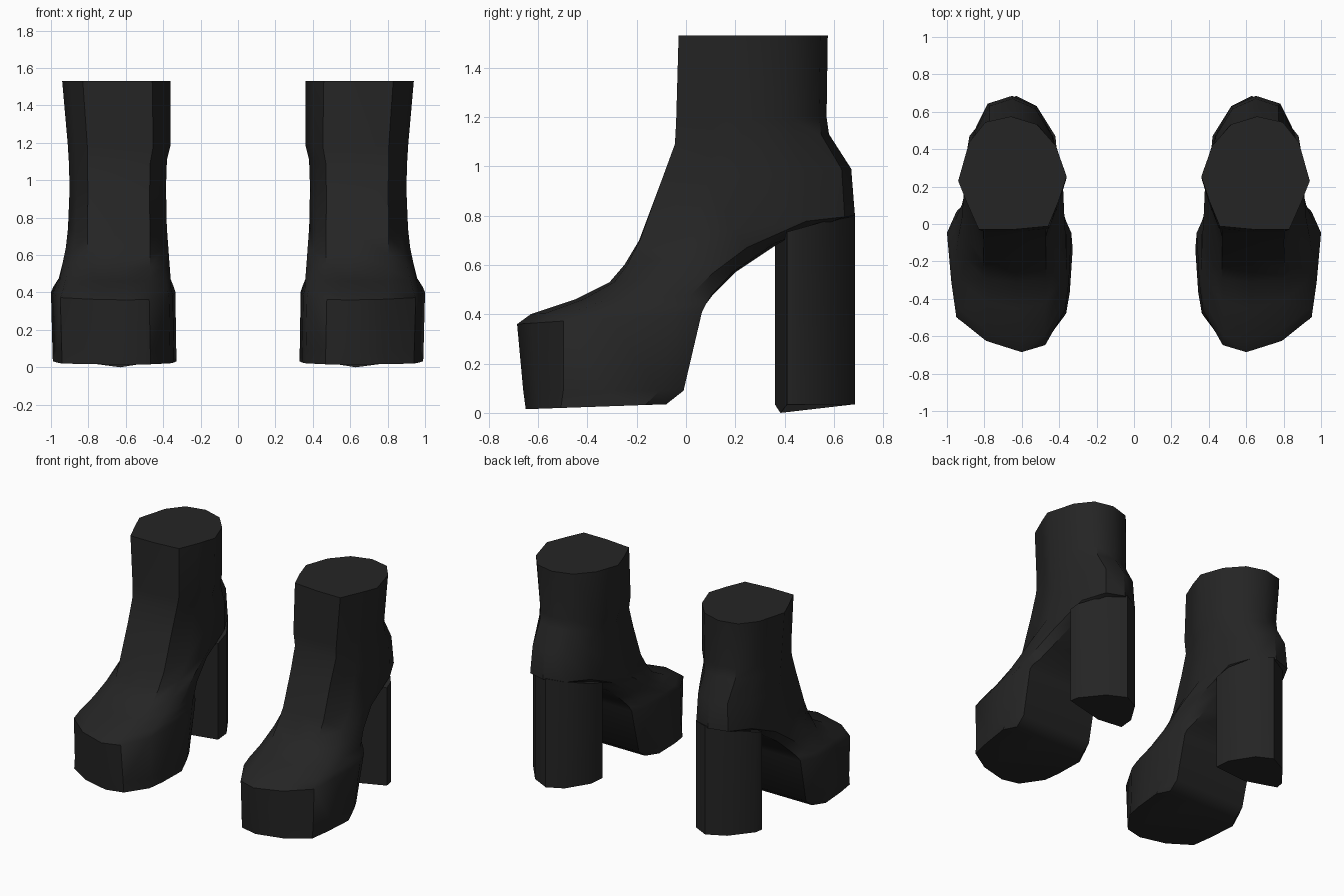
import bpy, bmesh, math

cube = bpy.data.objects.get("Cube")
if cube:
    bpy.data.objects.remove(cube)

black = bpy.data.materials.new("black_leather")
black.use_nodes = True
black.diffuse_color = (0.018, 0.018, 0.018, 1)
black.node_tree.nodes["Principled BSDF"].inputs["Base Color"].default_value = black.diffuse_color

# Outlines as (across -1 inner..1 outer, along 0 front..1 back)
SHAFT = [(0, 0), (.62, 0), (.85, .25), (1, .43), (.8, .77), (.5, .95),
         (.03, 1), (-.45, .93), (-.8, .74), (-1, .47), (-.85, .25), (-.66, .03)]
SOLE = [(-.2, 0), (.37, .08), (.85, .25), (.93, .5), (1, .85), (.85, 1),
        (0, 1), (-.85, 1), (-1, .85), (-.96, .5), (-.9, .3), (-.58, .05)]

# Rings: front y, front z, back y, back z, inner x, outer x, blend from shaft to sole
RINGS = [
    (-.03, 1.53, .575, 1.53, .36, .94, 0),
    (-.04, 1.18, .57, 1.2, .36, .91, 0),
    (-.045, 1.09, .58, 1.13, .38, .905, 0),
    (-.1, .94, .67, .99, .385, .9, 0),
    (-.19, .7, .685, .8, .38, .91, .05),
    (-.25, .6, .38, .69, .37, .925, .25),
    (-.31, .53, .2, .57, .36, .95, .5),
    (-.45, .46, .11, .48, .35, .97, .8),
    (-.63, .4, .08, .44, .345, .985, 1),
    (-.685, .36, .065, .41, .335, 1, 1),
    (-.66, .09, -.01, .09, .33, .992, 1),
    (-.65, .015, -.08, .035, .33, .99, 1),
]

# Heel column outline (x, y); the last point is the middle of its front edge
HEEL = [(.41, .36), (.42, .47), (.52, .63), (.63, .685), (.76, .62),
        (.88, .47), (.89, .41), (.63, .383)]


def lerp(a, b, t):
    return a + (b - a) * t


def loft(name, rings, side):
    """Skin a stack of rings, cap both ends and place it on one side."""
    bm = bmesh.new()
    rows = [[bm.verts.new((side * x, y, z)) for x, y, z in ring] for ring in rings]
    for upper, lower in zip(rows, rows[1:]):
        for i in range(len(upper)):
            j = (i + 1) % len(upper)
            bm.faces.new((upper[i], upper[j], lower[j], lower[i]))
    bm.faces.new(rows[0])
    bm.faces.new(rows[-1])
    bmesh.ops.recalc_face_normals(bm, faces=bm.faces)
    mesh = bpy.data.meshes.new(name)
    bm.to_mesh(mesh)
    bm.free()
    mesh.materials.append(black)
    obj = bpy.data.objects.new(name, mesh)
    bpy.context.collection.objects.link(obj)
    return obj


def boot_ring(fy, fz, by, bz, xi, xo, blend):
    points = []
    for (u0, t0), (u1, t1) in zip(SHAFT, SOLE):
        u, t = lerp(u0, u1, blend), lerp(t0, t1, blend)
        points.append((lerp(xi, xo, (u + 1) / 2), lerp(fy, by, t), lerp(fz, bz, t)))
    return points


parts = []
for label, side in (("left", 1), ("right", -1)):
    # Shaft, foot and platform in one skin
    parts.append(loft(label + "_boot_upper", [boot_ring(*r) for r in RINGS], side))
    # Block heel, its top sunk into the underside of the foot
    top = [(x, y, .72 + (y - .36) * .28) for x, y in HEEL]
    bottom = [(x, y, .035) for x, y in HEEL]
    bottom[-1] = (*HEEL[-1], 0)
    parts.append(loft(label + "_block_heel", [top, bottom], side))

# Smooth leather with crisp rims
bpy.ops.object.select_all(action='DESELECT')
for obj in parts:
    obj.select_set(True)
bpy.context.view_layer.objects.active = parts[0]
bpy.ops.object.shade_smooth_by_angle(angle=math.radians(40))
